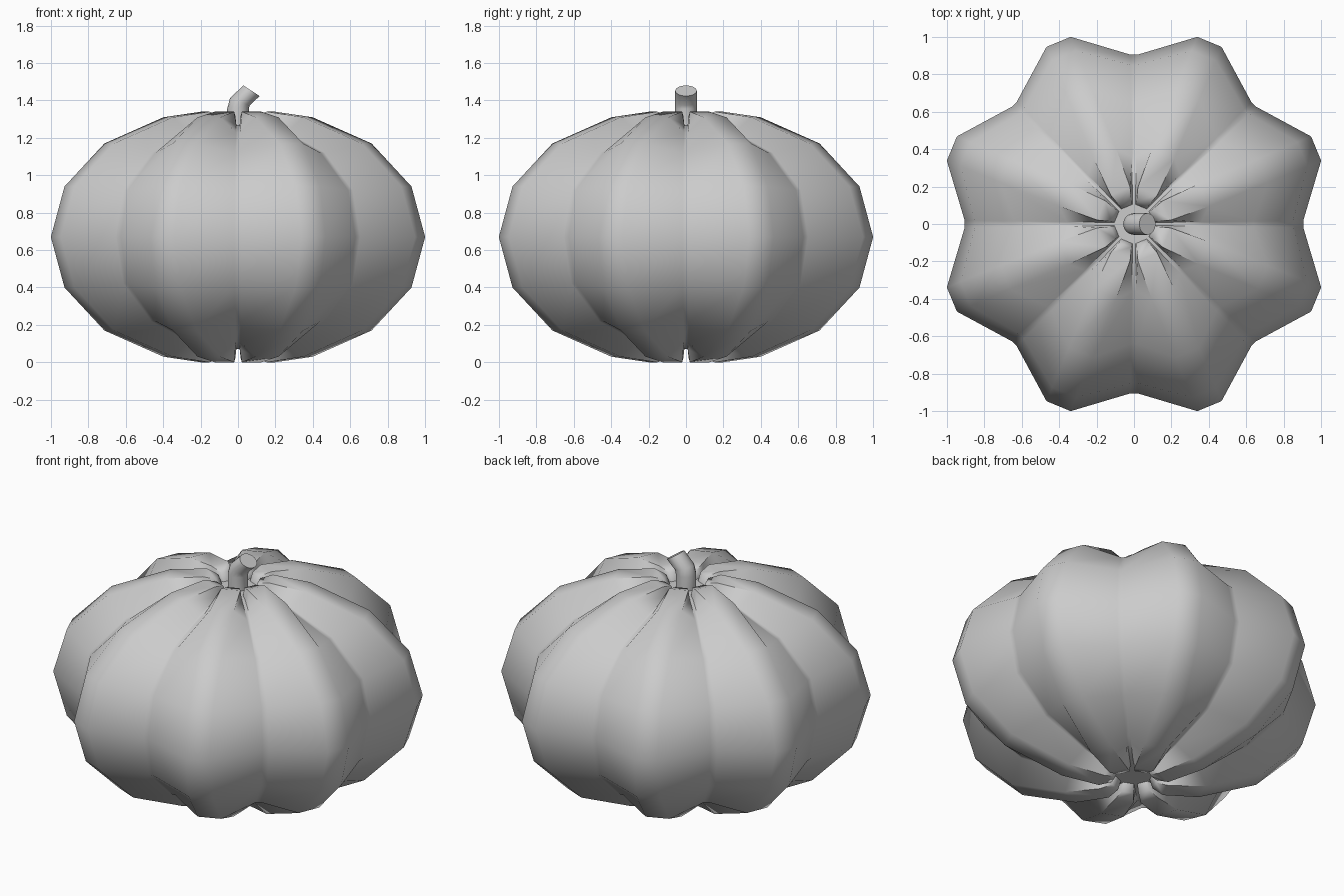
import bpy, bmesh, math
from mathutils import Vector, Matrix

if "Cube" in bpy.data.objects:
    bpy.data.objects.remove(bpy.data.objects["Cube"], do_unlink=True)

grey = bpy.data.materials.new("plain grey")
grey.use_nodes = True
colour = (0.6, 0.6, 0.6, 1)
grey.diffuse_color = colour
grey.node_tree.nodes["Principled BSDF"].inputs["Base Color"].default_value = colour

MID = 0.67
LOBES = 8


def loft(name, rings, angle):
    """Skin a stack of closed rings, cap both ends and smooth the result."""
    bm = bmesh.new()
    loops = [[bm.verts.new(p) for p in ring] for ring in rings]
    n = len(loops[0])
    for a, b in zip(loops, loops[1:]):
        for i in range(n):
            j = (i + 1) % n
            bm.faces.new((a[i], a[j], b[j], b[i]))
    bm.faces.new(list(reversed(loops[0])))
    bm.faces.new(loops[-1])
    bmesh.ops.recalc_face_normals(bm, faces=bm.faces)
    mesh = bpy.data.meshes.new(name)
    bm.to_mesh(mesh)
    bm.free()
    mesh.materials.append(grey)
    obj = bpy.data.objects.new(name, mesh)
    bpy.context.collection.objects.link(obj)
    bpy.ops.object.select_all(action="DESELECT")
    obj.select_set(True)
    bpy.context.view_layer.objects.active = obj
    bpy.ops.object.shade_smooth_by_angle(angle=math.radians(angle))
    return obj


def lobed_ring(ridge_r, ridge_z, ridge_w, groove_r, groove_z, groove_w, side):
    """One level of the body: bevelled grooves alternating with bevelled ridges."""
    pts = []
    for k in range(LOBES * 2):
        ridge = k % 2
        r, z, w = (ridge_r, ridge_z, ridge_w) if ridge else (groove_r, groove_z, groove_w)
        turn = Matrix.Rotation(k * math.pi / LOBES, 3, "Z")
        for s in (-1, 1):
            pts.append(turn @ Vector((r, s * w, MID + side * z)))
    return pts


# Body levels from the equator to the sunken centre:
# ridge radius, height, half width, then groove radius, height, half width
levels = [
    (1.054, 0.00, 0.070, 0.905, 0.00, 0.018),
    (0.975, 0.27, 0.070, 0.850, 0.25, 0.017),
    (0.745, 0.50, 0.068, 0.640, 0.45, 0.015),
    (0.405, 0.64, 0.066, 0.360, 0.56, 0.011),
    (0.190, 0.67, 0.056, 0.180, 0.60, 0.009),
    (0.120, 0.65, 0.034, 0.115, 0.60, 0.009),
    (0.100, 0.60, 0.026, 0.105, 0.60, 0.009),
]
rings = [lobed_ring(*lv, -1) for lv in reversed(levels)]
rings += [lobed_ring(*lv, 1) for lv in levels[1:]]
loft("pumpkin_body", rings, 60)

# Bent stem: centre x, centre z, tilt in degrees, radius
stem_path = [(0, 1.26, 0, 0.058), (0, 1.355, 0, 0.058),
             (0.01, 1.393, 20, 0.056), (0.072, 1.452, 33, 0.052)]
SIDES = 16
stem = []
for x, z, tilt, rad in stem_path:
    turn = Matrix.Rotation(math.radians(tilt), 3, "Y")
    stem.append([turn @ Vector((rad * math.cos(a), 0.058 * math.sin(a), 0)) + Vector((x, 0, z))
                 for a in (i * math.tau / SIDES for i in range(SIDES))])
loft("stem", stem, 40)
